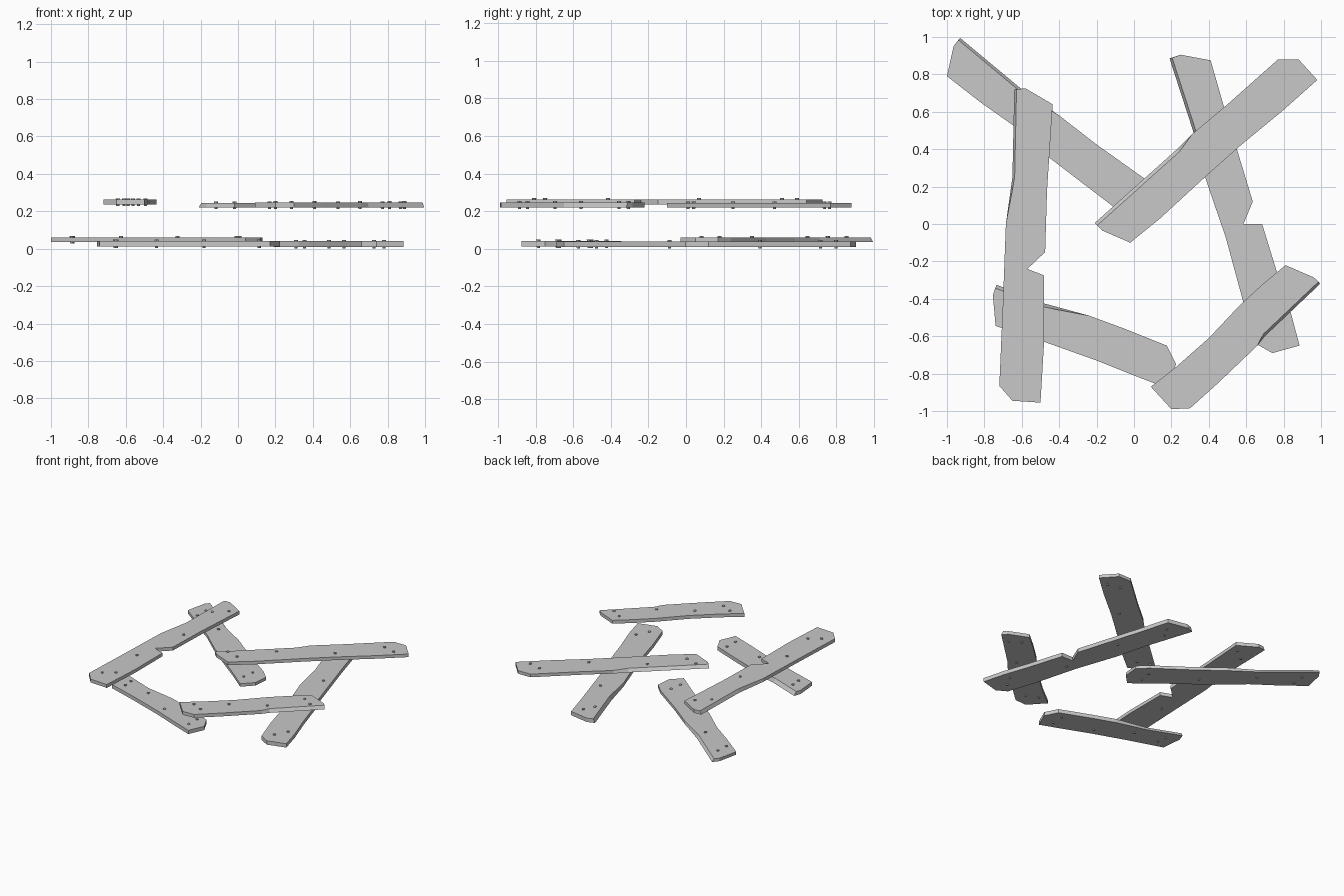
import bpy, bmesh, random
from mathutils import Vector, Matrix

random.seed(4)
cube = bpy.data.objects.get("Cube")
if cube:
    bpy.data.objects.remove(cube, do_unlink=True)

grey = bpy.data.materials.new("weathered_grey")
grey.use_nodes = True
colour = (0.58, 0.58, 0.58, 1)
grey.diffuse_color = colour
grey.node_tree.nodes["Principled BSDF"].inputs["Base Color"].default_value = colour


def finish(bm, name):
    bmesh.ops.recalc_face_normals(bm, faces=bm.faces)
    mesh = bpy.data.meshes.new(name)
    bm.to_mesh(mesh)
    bm.free()
    mesh.materials.append(grey)
    obj = bpy.data.objects.new(name, mesh)
    bpy.context.collection.objects.link(obj)
    return obj


def plank(name, outline, z0, z1, chipped=(), lean=(0, 0)):
    """Extruded outline; the top corners listed in chipped lean inwards."""
    bm = bmesh.new()
    low = [bm.verts.new((x, y, z0)) for x, y in outline]
    top = [bm.verts.new((x + lean[0] * (i in chipped), y + lean[1] * (i in chipped), z1))
           for i, (x, y) in enumerate(outline)]
    bm.faces.new(low)
    bm.faces.new(top)
    n = len(low)
    for i in range(n):
        j = (i + 1) % n
        bm.faces.new((low[i], low[j], top[j], top[i]))
    bmesh.ops.triangulate(bm, faces=[f for f in bm.faces if len(f.verts) > 4])
    finish(bm, name)


def nails(name, start, end, z0, z1):
    """Nails driven through the plank near both ends and the middle."""
    a, b = Vector(start), Vector(end)
    side = (b - a).orthogonal().normalized()
    bm = bmesh.new()
    for t, s in ((.05, .045), (.09, -.04), (.31, .03), (.62, -.03), (.91, .045), (.95, -.04)):
        p = a.lerp(b, t + random.uniform(-.01, .01)) + side * (s + random.uniform(-.01, .01))
        depth = z1 - z0 + .014
        bmesh.ops.create_cone(bm, cap_ends=True, segments=8, radius1=.008, radius2=.011,
                              depth=depth, matrix=Matrix.Translation((p.x, p.y, (z0 + z1) / 2)))
    finish(bm, name)


# Lower layer
plank("back_left_plank",
      [(-1, .79), (-.965, .95), (-.93, .995), (-.6, .72), (-.4, .58), (-.2, .425), (.06, .24),
       (.13, .17), (.12, .05), (.04, -.03), (-.12, .1), (-.46, .36), (-.65, .53), (-.82, .65)],
      .036, .06, (2, 3), (-.008, -.012))
nails("back_left_nails", (-.95, .86), (.07, .08), .036, .06)

plank("right_plank",
      [(.19, .885), (.25, .905), (.41, .875), (.48, .63), (.55, .4), (.635, .12), (.585, 0),
       (.685, 0), (.765, -.26), (.84, -.48), (.885, -.65), (.74, -.69), (.66, -.645),
       (.585, -.42), (.49, -.07), (.38, .25), (.315, .5)],
      .009, .04, (0, 16), (.014, .004))
nails("right_nails", (.3, .85), (.78, -.63), .009, .04)

plank("front_left_plank",
      [(-.735, -.325), (-.755, -.38), (-.74, -.545), (-.48, -.63), (-.2, -.73), (0, -.81),
       (.17, -.875), (.225, -.75), (.175, -.65), (-.05, -.56), (-.24, -.49), (-.48, -.425)],
      .012, .042, (0, 11), (-.006, -.018))
nails("front_left_nails", (-.72, -.44), (.17, -.76), .012, .042)

# Upper layer
plank("left_plank",
      [(-.64, .72), (-.58, .725), (-.435, .64), (-.465, .18), (-.475, -.15), (-.57, -.24),
       (-.48, -.275), (-.48, -.62), (-.5, -.955), (-.65, -.945), (-.72, -.865), (-.7, -.4),
       (-.685, 0), (-.65, .25)],
      .235, .262, (0, 13), (.012, 0))
nails("left_nails", (-.6, -.9), (-.54, .66), .235, .262)

plank("back_right_plank",
      [(-.21, .005), (-.17, -.035), (-.02, -.1), (.14, .03), (.39, .26), (.57, .42), (.8, .61),
       (.98, .77), (.88, .88), (.77, .88), (.5, .64), (.31, .48), (.23, .4)],
      .22, .245, (0, 12), (.014, -.012))
nails("back_right_nails", (-.13, -.03), (.89, .81), .22, .245)

plank("front_right_plank",
      [(.09, -.87), (.2, -.99), (.3, -.985), (.45, -.85), (.66, -.65), (.7, -.6), (.995, -.32),
       (.96, -.285), (.81, -.22), (.69, -.32), (.57, -.43), (.4, -.61), (.23, -.76)],
      .22, .247, (5, 6), (-.008, .012))
nails("front_right_nails", (.2, -.91), (.9, -.29), .22, .247)
